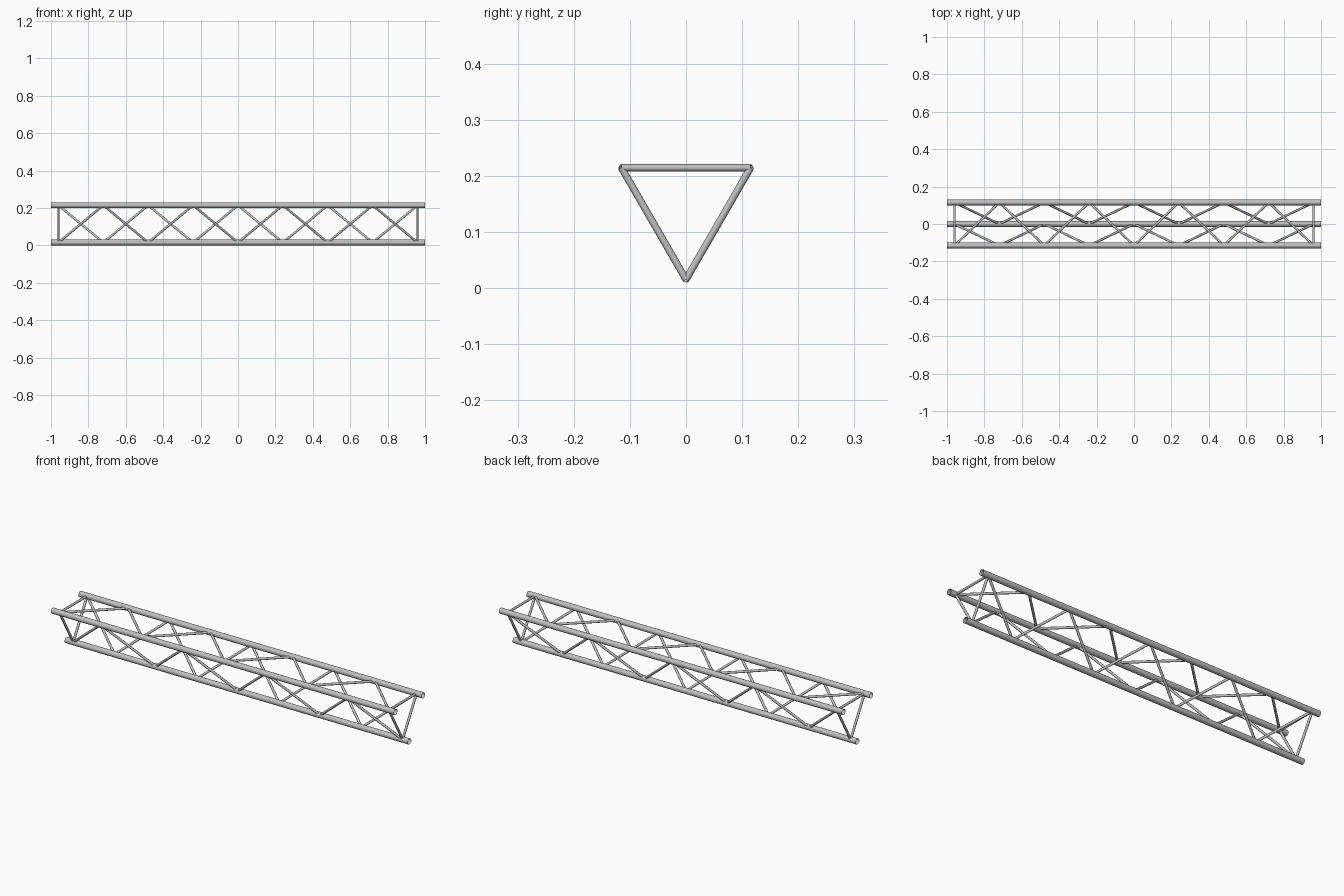
import bpy
import bmesh
import math
from mathutils import Vector, Matrix

cube = bpy.data.objects.get("Cube")
if cube:
    bpy.data.objects.remove(cube, do_unlink=True)

# Brushed aluminium for the whole truss
aluminium = bpy.data.materials.new("aluminium_grey")
aluminium.use_nodes = True
colour = (0.53, 0.53, 0.53, 1)
aluminium.diffuse_color = colour
aluminium.node_tree.nodes["Principled BSDF"].inputs["Base Color"].default_value = colour

HALF = 1.0          # half length of the truss
SIDE = 0.23         # spacing between chord axes
CHORD_R = 0.015
BRACE_R = 0.0063
END = 0.96          # where the end frames sit
BAYS = 8

TOP_Z = CHORD_R + SIDE * math.sqrt(3) / 2
CHORDS = {
    "front": (-SIDE / 2, TOP_Z),
    "back": (SIDE / 2, TOP_Z),
    "bottom": (0, CHORD_R),
}


def node(chord, x):
    return Vector((x, *CHORDS[chord]))


def add_tube(bm, a, b, radius, sides):
    """Open-ended tube between two points."""
    axis = b - a
    turn = axis.to_track_quat("Z", "Y").to_matrix().to_4x4()
    bmesh.ops.create_cone(
        bm, cap_ends=False, segments=sides, radius1=radius, radius2=radius,
        depth=axis.length, matrix=Matrix.Translation((a + b) / 2) @ turn)


def build(name, pairs, radius, sides):
    bm = bmesh.new()
    for a, b in pairs:
        add_tube(bm, a, b, radius, sides)
    for face in bm.faces:
        face.smooth = True
    mesh = bpy.data.meshes.new(name)
    bm.to_mesh(mesh)
    bm.free()
    mesh.materials.append(aluminium)
    obj = bpy.data.objects.new(name, mesh)
    bpy.context.collection.objects.link(obj)


# Three long chords
for chord in CHORDS:
    build(chord + "_chord", [(node(chord, -HALF), node(chord, HALF))], CHORD_R, 20)

# Each face: the zigzag starts on the first chord and alternates to the second
FACES = {
    "top": ("front", "back"),
    "back_side": ("back", "bottom"),
    "front_side": ("bottom", "front"),
}
xs = [-END + 2 * END * i / BAYS for i in range(BAYS + 1)]
for face, ends in FACES.items():
    path = [node(ends[i % 2], x) for i, x in enumerate(xs)]
    build(face + "_diagonal_braces", zip(path, path[1:]), BRACE_R, 12)

# Triangular frames at both ends
for label, x in (("right", -END), ("left", END)):
    bars = [(node(a, x), node(b, x)) for a, b in FACES.values()]
    build(label + "_end_frame", bars, BRACE_R, 12)
